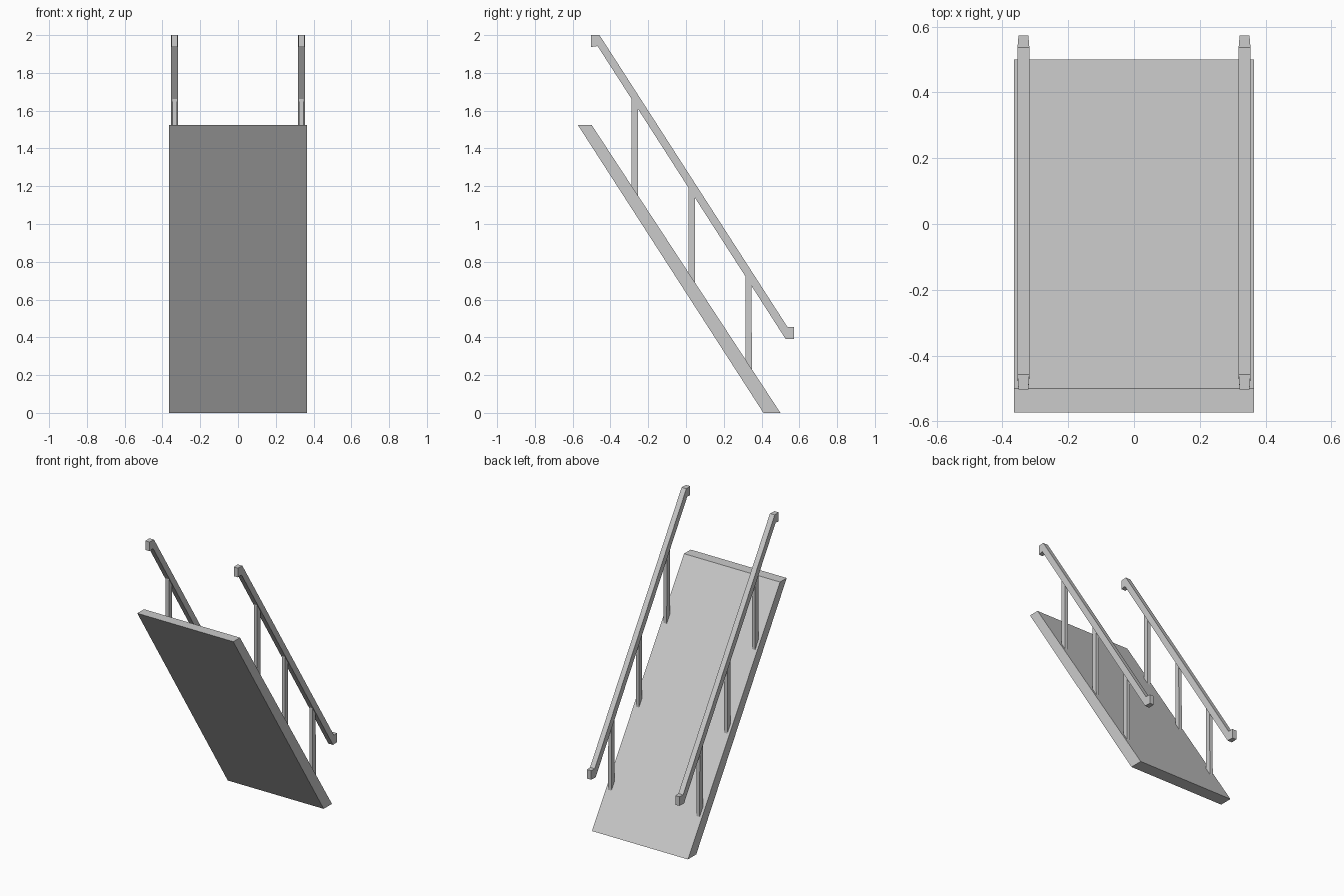
import bpy
import bmesh

cube = bpy.data.objects.get("Cube")
if cube:
    bpy.data.objects.remove(cube, do_unlink=True)

# Single plain grey
grey = bpy.data.materials.new("light_grey")
grey.use_nodes = True
colour = (0.6, 0.6, 0.6, 1)
grey.diffuse_color = colour
grey.node_tree.nodes["Principled BSDF"].inputs["Base Color"].default_value = colour


def extrude_profile(name, profile, x, half, end_half=None, ends=()):
    """Extrude a (y, z) side profile along x; corners in ends use end_half."""
    bm = bmesh.new()
    rings = []
    for side in (-1, 1):
        rings.append([bm.verts.new((x + side * (end_half if i in ends else half), y, z))
                      for i, (y, z) in enumerate(profile)])
    left, right = rings
    n = len(profile)
    bm.faces.new(left)
    bm.faces.new(right[::-1])
    for i in range(n):
        j = (i + 1) % n
        bm.faces.new((left[j], left[i], right[i], right[j]))
    bmesh.ops.recalc_face_normals(bm, faces=bm.faces)
    mesh = bpy.data.meshes.new(name)
    bm.to_mesh(mesh)
    bm.free()
    mesh.materials.append(grey)
    obj = bpy.data.objects.new(name, mesh)
    bpy.context.collection.objects.link(obj)
    return obj


# Sloping ramp slab with level ends
extrude_profile("ramp", [(0.41, 0), (0.5, 0), (-0.5, 1.525), (-0.573, 1.525)], 0, 0.365)

# Handrail with a short hooked end at top and bottom
RAIL = [(-0.503, 2.0), (-0.458, 2.0), (0.537, 0.455), (0.573, 0.455),
        (0.573, 0.392), (0.527, 0.392), (-0.468, 1.942), (-0.503, 1.937)]

for side, label in ((1, "left"), (-1, "right")):
    x = side * 0.336
    extrude_profile(label + "_handrail", RAIL, x, 0.018, 0.015, (0, 3, 4, 7))

    # Upright posts, sunk slightly into the ramp and the rail
    for number, y in enumerate((-0.271, 0.031, 0.331), 1):
        ramp_z = (0.5 - y) * 1.525
        rail_z = 1.27 - 1.553 * y
        post = [(y - 0.017, ramp_z - 0.01), (y + 0.018, ramp_z - 0.06),
                (y + 0.016, rail_z - 0.06), (y - 0.017, rail_z - 0.01)]
        extrude_profile(f"{label}_post_{number}", post, x, 0.012)
